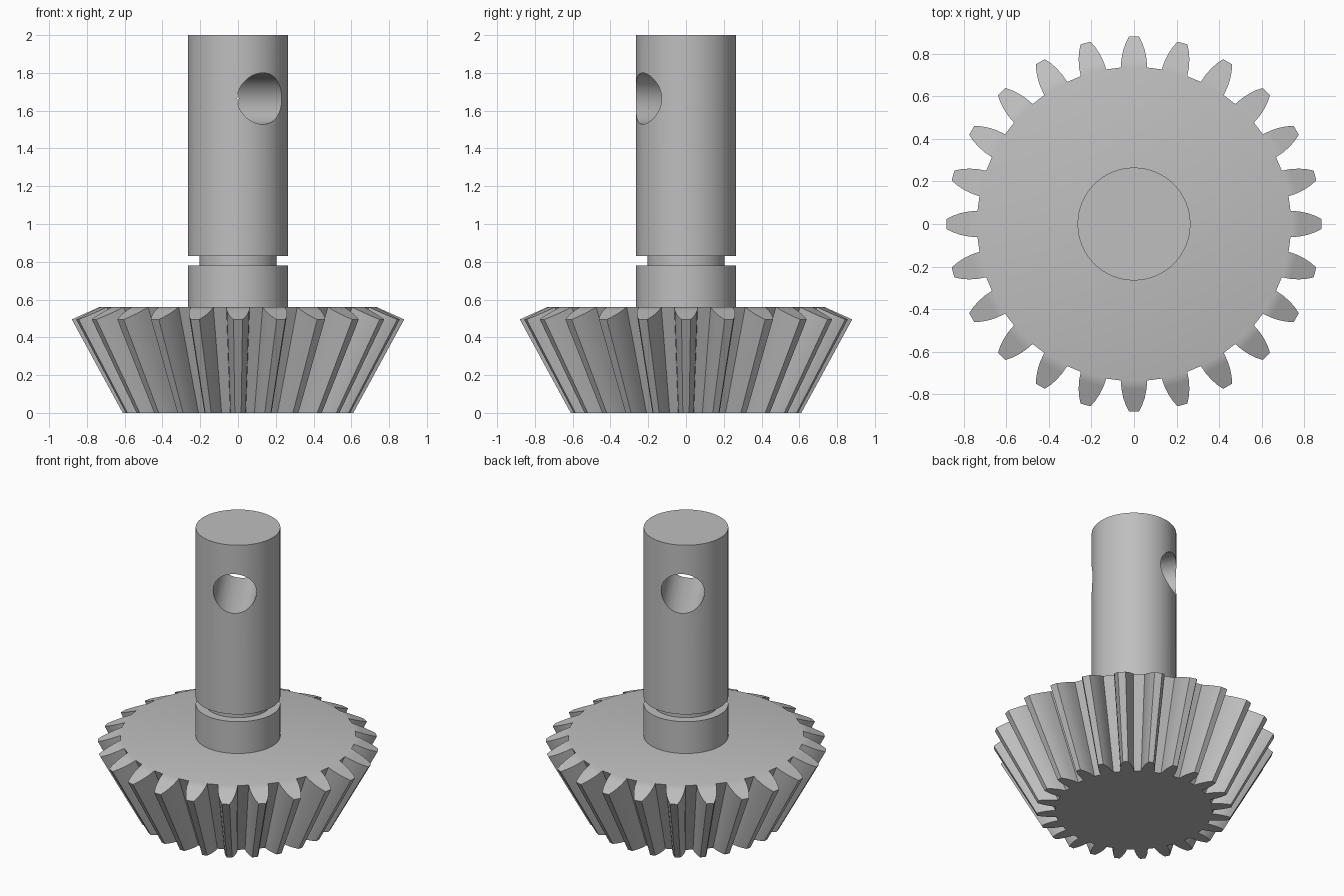
import bpy
import bmesh
from math import cos, sin, pi, radians
from mathutils import Matrix, Vector

cube = bpy.data.objects.get("Cube")
if cube:
    bpy.data.objects.remove(cube)

steel = bpy.data.materials.new("steel_grey")
steel.use_nodes = True
GREY = (0.52, 0.52, 0.52, 1)
steel.diffuse_color = GREY
steel.node_tree.nodes["Principled BSDF"].inputs["Base Color"].default_value = GREY


def finish(bm, name):
    """Turn a bmesh into a linked object with the steel material."""
    bmesh.ops.recalc_face_normals(bm, faces=bm.faces)
    mesh = bpy.data.meshes.new(name)
    bm.to_mesh(mesh)
    bm.free()
    mesh.materials.append(steel)
    obj = bpy.data.objects.new(name, mesh)
    bpy.context.collection.objects.link(obj)
    return obj


def smooth(obj):
    bpy.ops.object.select_all(action='DESELECT')
    obj.select_set(True)
    bpy.context.view_layer.objects.active = obj
    bpy.ops.object.shade_smooth_by_angle(angle=radians(30))


# Bevel gear: tooth outline on the back cone, tapered toward the apex
TEETH = 24
APEX = Vector((0, 0, -1.12))
ROOT_R, TOP_Z, BACK_SLOPE = 0.735, 0.56, 0.45
FLANK = [(ROOT_R, 0.062), (0.775, 0.059), (0.815, 0.051), (0.85, 0.039), (0.88, 0.024)]

bm = bmesh.new()
top, bottom, root_ring = [], [], []
n = len(FLANK)
for t in range(TEETH):
    turn = Matrix.Rotation(2 * pi * t / TEETH, 3, 'Z')
    outline = [(r, -w) for r, w in FLANK] + [(r, w) for r, w in reversed(FLANK)]
    tooth = []
    for r, w in outline:
        p = turn @ Vector((r, w, TOP_Z - (r - ROOT_R) * BACK_SLOPE))
        tooth.append(bm.verts.new(p))
        # project along the line to the apex, down to the base plane
        q = APEX + (p - APEX) * (-APEX.z / (p.z - APEX.z))
        bottom.append(bm.verts.new(q))
    top += tooth
    root_ring += [tooth[0], tooth[-1]]
    for i in range(n - 1):
        bm.faces.new((tooth[i], tooth[i + 1], tooth[-2 - i], tooth[-1 - i]))
for i in range(len(top)):
    j = (i + 1) % len(top)
    bm.faces.new((top[i], bottom[i], bottom[j], top[j]))
bm.faces.new(root_ring)
bm.faces.new(bottom)
smooth(finish(bm, "bevel_gear"))

# Shaft: lathed profile with a retaining groove
SIDES = 96
SHAFT_R, GROOVE_R = 0.265, 0.205
PROFILE = [(SHAFT_R, 0.5), (SHAFT_R, 0.78), (GROOVE_R, 0.78),
           (GROOVE_R, 0.83), (SHAFT_R, 0.83), (SHAFT_R, 2)]
bm = bmesh.new()
rings = [[bm.verts.new((r * cos(2 * pi * k / SIDES), r * sin(2 * pi * k / SIDES), z))
          for k in range(SIDES)] for r, z in PROFILE]
for low, high in zip(rings, rings[1:]):
    for k in range(SIDES):
        m = (k + 1) % SIDES
        bm.faces.new((low[k], low[m], high[m], high[k]))
bm.faces.new(rings[0])
bm.faces.new(rings[-1])
shaft = finish(bm, "shaft")

# Cross hole drilled right through the shaft
bm = bmesh.new()
place = (Matrix.Translation((0, 0, 1.664)) @ Matrix.Rotation(radians(-60), 4, 'Z')
         @ Matrix.Rotation(radians(90), 4, 'Y'))
bmesh.ops.create_cone(bm, cap_ends=True, segments=64, radius1=0.136, radius2=0.136,
                      depth=1, matrix=place)
drill = finish(bm, "cross_hole_cutter")
drill.hide_render = True
cut = shaft.modifiers.new("cross_hole", 'BOOLEAN')
cut.operation = 'DIFFERENCE'
cut.solver = 'EXACT'
cut.object = drill
bpy.ops.object.select_all(action='DESELECT')
bpy.context.view_layer.objects.active = shaft
shaft.select_set(True)
bpy.ops.object.modifier_apply(modifier=cut.name)
bpy.data.objects.remove(drill)
smooth(shaft)
